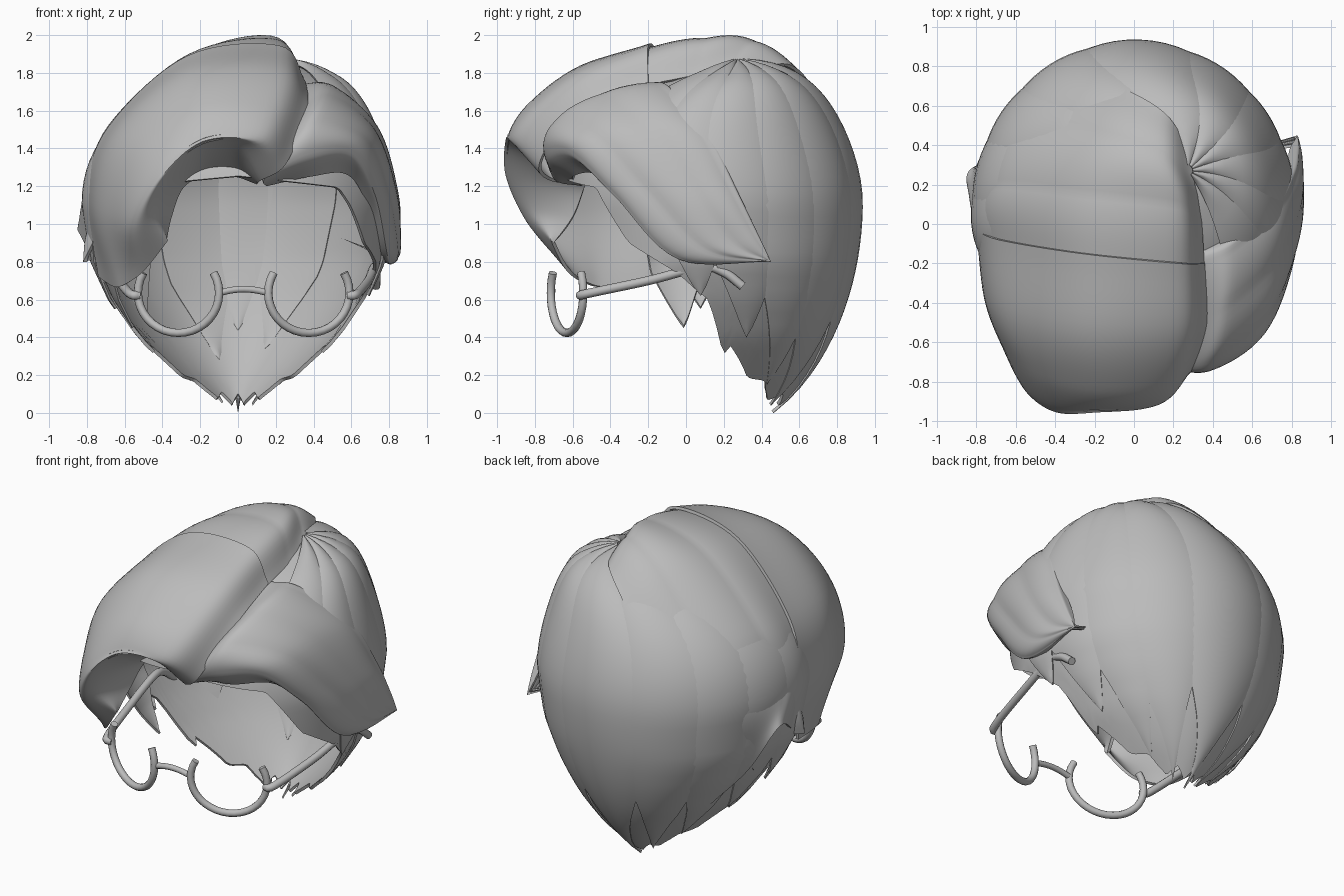
import bpy, bmesh, math
from mathutils import Vector

if "Cube" in bpy.data.objects:
    bpy.data.objects.remove(bpy.data.objects["Cube"])

grey = bpy.data.materials.new("soft_grey")
grey.diffuse_color = (0.5, 0.5, 0.5, 1)
grey.use_nodes = True
grey.node_tree.nodes["Principled BSDF"].inputs["Base Color"].default_value = grey.diffuse_color


def spline(pts, t):
    """Catmull-Rom point at t in 0..1."""
    n = len(pts) - 1
    i = min(int(t * n), n - 1)
    f = t * n - i
    b, c = pts[i], pts[i + 1]
    a = pts[i - 1] if i > 0 else b * 2 - c
    d = pts[i + 2] if i + 2 <= n else c * 2 - b
    return 0.5 * (2 * b + (c - a) * f + (2 * a - 5 * b + 4 * c - d) * f * f
                  + (3 * b - a - 3 * c + d) * f ** 3)


def lerp_table(table, x):
    for (x0, y0), (x1, y1) in zip(table, table[1:]):
        if x <= x1:
            return y0 + (y1 - y0) * max(0, x - x0) / (x1 - x0)
    return table[-1][1]


def sheet(name, grid, thick=0.018):
    """Thick smooth surface from a grid of points."""
    bm = bmesh.new()
    vs = [[bm.verts.new(p) for p in row] for row in grid]
    for r0, r1 in zip(vs, vs[1:]):
        for i in range(len(r0) - 1):
            bm.faces.new((r0[i], r0[i + 1], r1[i + 1], r1[i]))
    bmesh.ops.remove_doubles(bm, verts=bm.verts[:], dist=0.0008)
    bmesh.ops.recalc_face_normals(bm, faces=bm.faces[:])
    bmesh.ops.solidify(bm, geom=bm.faces[:], thickness=thick)
    bmesh.ops.recalc_face_normals(bm, faces=bm.faces[:])
    me = bpy.data.meshes.new(name)
    bm.to_mesh(me)
    bm.free()
    ob = bpy.data.objects.new(name, me)
    bpy.context.collection.objects.link(ob)
    me.materials.append(grey)
    bpy.ops.object.select_all(action='DESELECT')
    ob.select_set(True)
    bpy.context.view_layer.objects.active = ob
    bpy.ops.object.shade_smooth_by_angle(angle=math.radians(45))


def loft(name, rows, ridges=0, amp=0.0, nu=40, nv=36):
    """Swept hair mass: each row is a strand, blended across rows."""
    rows = [[Vector(p) for p in r] for r in rows]
    grid = []
    for j in range(nv + 1):
        v = j / nv
        line = []
        for i in range(nu + 1):
            u = i / nu
            p = spline([spline(r, u) for r in rows], v)
            out = (p - Vector((0, 0.05, 1.1))).normalized()
            lift = 0
            if ridges:
                lift = amp * abs(math.sin(math.pi * v * ridges)) * max(0, math.sin(math.pi * u)) ** 0.5
            line.append(p + out * lift)
        grid.append(line)
    sheet(name, grid)


# Head form: b is the angle from the back (+ toward +x), h the elevation
SIDE = [(0, .13), (.2, .44), (.4, .68), (.6, .84), (.8, .95), (1.1, 1)]


def head(b, h, k=1.0):
    b, s = math.radians(b), math.sin(math.radians(max(h, 0)))
    cx, cy = 0.27 * s ** 3, 0.05 + 0.22 * s ** 3
    if h >= 0:
        c = math.cos(math.radians(h))
        zr = 0.765 - 0.03 * math.sin(b) * min(1, c * 3)
        z, fx, fy = 1.1 + zr * s * k, c, c
    else:
        z = 1.1 + h / 90 * 1.1
        fx = lerp_table(SIDE, z)
        fy = math.sqrt(max(0, 1 - ((z - 1.1) / 1.25) ** 2))
    ry = 0.885 if math.cos(b) > 0 else 0.74
    return Vector((cx + 0.83 * fx * k * math.sin(b), cy + ry * fy * k * math.cos(b), z))


def z_to_h(z):
    return (z - 1.1) / 1.1 * 90 if z < 1.1 else math.degrees(math.asin(min(1, (z - 1.1) / 0.765)))


# Under-cap with a face opening and a ragged lower edge
HEM = [(0, .03), (25, .04), (45, .08), (60, .17), (78, .33), (85, .6), (98, .74), (120, .9), (138, 1.2), (180, 1.26)]
cap = []
for i in range(161):
    b = -180 + i * 2.25
    rag = 0.06 * abs(((b / 25) % 1) * 2 - 1) if abs(b) < 75 else 0
    low = z_to_h(lerp_table(HEM, abs(b)) + rag)
    cap.append([head(b, 89.5 + (low - 89.5) * j / 30, 0.965) for j in range(31)])
sheet("under_cap", cap)


def lock(name, b0, b1, half, tip, top=88, k=0.98, bulge=0.035):
    """Pointed lock lying on the head form."""
    low = z_to_h(tip)
    grid = []
    for j in range(33):
        t = j / 32
        h = top + (low - top) * t
        w = half * min(1, ((1 - t) / 0.38)) ** 0.8
        b = b0 + (b1 - b0) * t
        row = []
        for i in range(13):
            u = i / 6 - 1
            row.append(head(b + w * u, h, k + bulge * (1 - u * u) * (1 - 0.75 * t)))
        grid.append(row)
    sheet(name, grid, 0.012)


# Back and side locks
for n, spec in enumerate([
        (4, 0, 27, .0), (38, 30, 21, .04), (-32, -30, 21, .05),
        (60, 48, 18, .15), (-56, -52, 18, .17), (82, 68, 18, .4), (-80, -72, 18, .36),
        (104, 88, 18, .62), (-100, -88, 18, .55)]):
    lock(f"back_lock_{n}", *spec)
lock("parting_lock", 128, 110, 18, 1.0)

# Inner locks seen through the face opening
for n, spec in enumerate([(-22, -14, 14, .28), (2, 0, 10, .44), (30, 18, 14, .34)]):
    lock(f"inner_lock_{n}", *spec, top=20, k=0.95, bulge=-0.025)

# Pointed tufts by the left ear
lock("left_ear_tuft", -104, -96, 12, .45, top=10, k=0.94, bulge=0.03)
loft("left_cheek_flick", [
    [(-.72, -.12, 1.0), (-.77, -.1, .9), (-.82, -.05, .8)],
    [(-.78, 0, 1.02), (-.81, -.02, .92), (-.82, -.05, .8)],
    [(-.72, .12, .9), (-.76, .04, .82), (-.82, -.05, .8)],
], nu=10, nv=10)

# Swept front quiff with a rolled rim
loft("front_quiff", [
    [(.1, -.57, 1.21), (-.02, -.54, 1.25), (-.18, -.52, 1.25), (-.29, -.54, 1.19), (-.35, -.6, 1.04), (-.38, -.7, .9)],
    [(.12, -.72, 1.23), (0, -.87, 1.42), (-.2, -.91, 1.41), (-.37, -.91, 1.25), (-.45, -.83, 1.06), (-.38, -.71, .9)],
    [(.24, -.78, 1.3), (.12, -.92, 1.45), (-.18, -.94, 1.46), (-.43, -.93, 1.27), (-.56, -.82, 1.0), (-.5, -.63, .75)],
    [(.32, -.7, 1.46), (.18, -.81, 1.61), (-.2, -.83, 1.62), (-.53, -.75, 1.41), (-.67, -.62, 1.05), (-.6, -.52, .68)],
    [(.37, -.5, 1.64), (.22, -.56, 1.81), (-.25, -.56, 1.8), (-.64, -.48, 1.49), (-.76, -.38, 1.1), (-.66, -.4, .67)],
    [(.36, -.2, 1.75), (.22, -.2, 1.945), (-.27, -.15, 1.89), (-.69, -.08, 1.51), (-.8, -.03, 1.15), (-.74, -.1, .72)],
])

# Crown hair combed over the left side behind the quiff
loft("crown_sweep", [
    [(.36, -.25, 1.73), (.2, -.25, 1.91), (-.27, -.2, 1.86), (-.68, -.12, 1.48), (-.79, -.06, 1.13), (-.75, -.06, .78)],
    [(.34, .05, 1.79), (.2, .1, 1.98), (-.24, .15, 1.9), (-.66, .2, 1.53), (-.8, .15, 1.18), (-.85, .24, .97)],
    [(.3, .25, 1.85), (.15, .35, 1.97), (-.15, .45, 1.86), (-.52, .53, 1.48), (-.7, .5, 1.1), (-.69, .34, .68)],
    [(.3, .34, 1.82), (.16, .56, 1.84), (-.08, .7, 1.66), (-.3, .77, 1.35), (-.45, .74, .95), (-.5, .46, .45)],
], ridges=3, amp=0.012)

# Right side sweep from the parting back to a point over the ear
TIP = (.83, .45, .8)
loft("right_sweep", [
    [(.15, -.55, 1.2), (.38, -.6, 1.25), (.58, -.47, 1.26), (.69, -.27, 1.08), (.75, .0, .82), TIP],
    [(.14, -.7, 1.24), (.36, -.74, 1.37), (.6, -.61, 1.38), (.73, -.38, 1.16), (.8, -.04, .82), TIP],
    [(.25, -.72, 1.43), (.42, -.68, 1.55), (.68, -.47, 1.46), (.8, -.2, 1.17), (.85, .1, .87), TIP],
    [(.32, -.5, 1.61), (.48, -.42, 1.69), (.72, -.2, 1.51), (.84, .05, 1.16), (.85, .25, .9), TIP],
    [(.34, -.2, 1.74), (.5, -.13, 1.73), (.73, .07, 1.5), (.82, .24, 1.18), (.84, .36, .95), TIP],
    [(.33, -.12, 1.7), (.48, -.05, 1.68), (.69, .14, 1.46), (.77, .28, 1.16), (.79, .38, .95), TIP],
], ridges=5, amp=0.012)


# Half-rim glasses made of round tubes, mirrored about x = 0.03
def tube(name, pts, r=0.022):
    cu = bpy.data.curves.new(name, 'CURVE')
    cu.dimensions = '3D'
    cu.bevel_depth, cu.bevel_resolution, cu.use_fill_caps = r, 3, True
    sp = cu.splines.new('POLY')
    sp.points.add(len(pts) - 1)
    for p, co in zip(sp.points, pts):
        p.co = (*co, 1)
    sp.use_smooth = True
    cu.materials.append(grey)
    bpy.context.collection.objects.link(bpy.data.objects.new(name, cu))


for side, s in (("right", 1), ("left", -1)):
    def mir(p):
        return (0.03 + s * p[0], p[1], p[2])
    rim = []
    for i in range(25):
        a = math.radians(150 + 240 * i / 24)
        x = 0.345 + 0.215 * math.cos(a)
        rim.append(mir((x, -0.63 + 0.4 * (x - 0.345), 0.635 + 0.212 * math.sin(a))))
    tube(f"{side}_rim", rim)
    arm = [Vector(p) for p in [(.55, -.55, .62), (.6, -.53, .63), (.66, -.2, .7),
                               (.69, .08, .77), (.7, .2, .745), (.7, .3, .67)]]
    tube(f"{side}_temple_arm", [mir(spline(arm, i / 24)) for i in range(25)], 0.024)
tube("bridge", [(0.03 + 0.12 * i / 5, -0.71, 0.655 - 0.018 * (i / 5) ** 2) for i in range(-5, 6)], 0.018)
